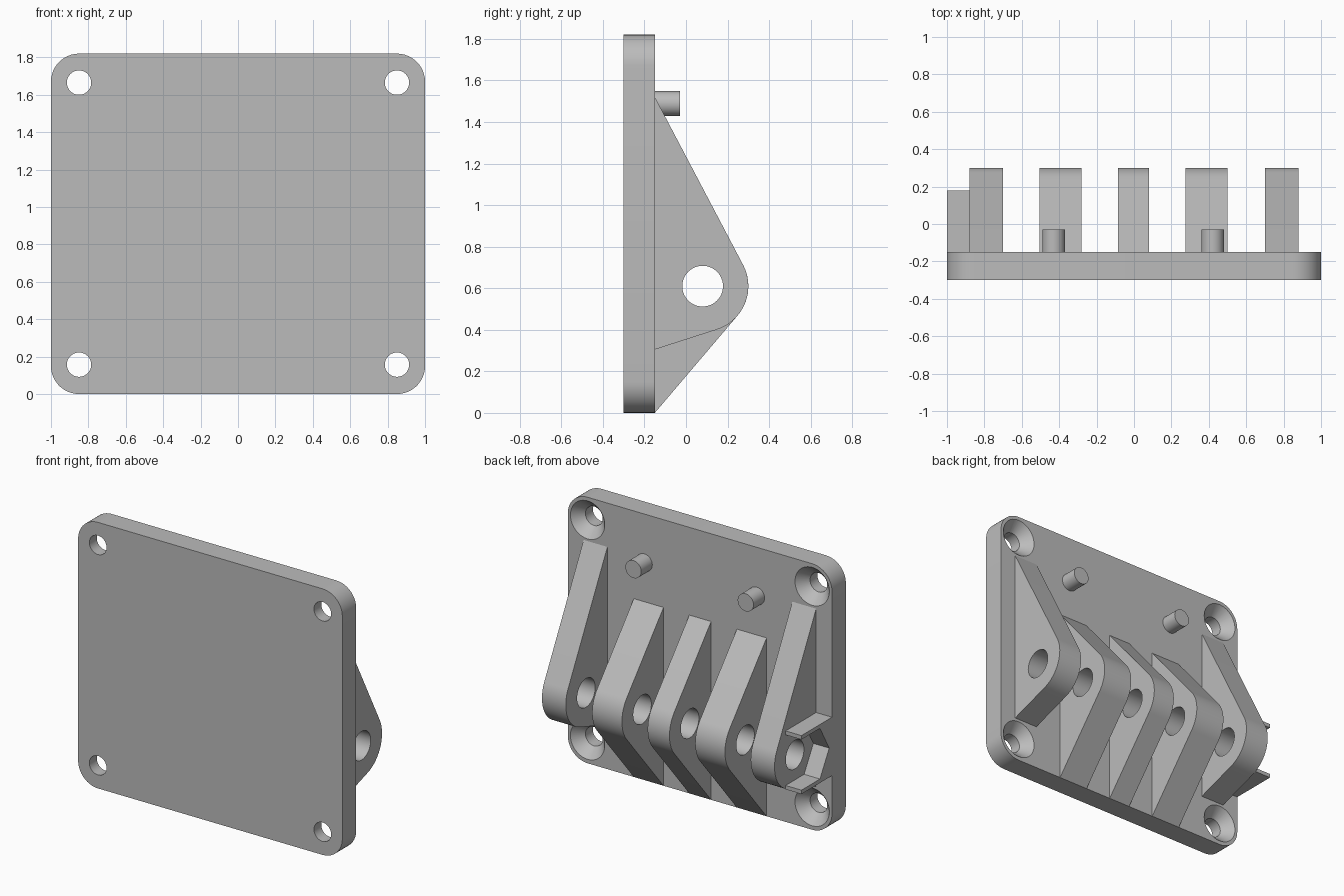
import bpy, bmesh, math

if "Cube" in bpy.data.objects:
    bpy.data.objects.remove(bpy.data.objects["Cube"], do_unlink=True)

grey = bpy.data.materials.new("plain grey")
grey.use_nodes = True
grey.diffuse_color = (0.5, 0.5, 0.5, 1)
grey.node_tree.nodes["Principled BSDF"].inputs["Base Color"].default_value = (0.5, 0.5, 0.5, 1)

BACK = -0.15            # back face of the plate
FRONT = -0.30
PIVOT = (0.08, 0.61)    # pivot hole centre in y, z
BOSS = 0.22             # rounded rib nose radius


def circle(cx, cy, r, n=48, start=0.0, sweep=math.tau, closed=True):
    steps = n if closed else n - 1
    return [(cx + r * math.cos(start + sweep * i / steps),
             cy + r * math.sin(start + sweep * i / steps)) for i in range(n)]


def loft(name, axis, rings):
    """Solid through (offset, outline) rings stacked along the x or y axis."""
    bm = bmesh.new()
    loops = []
    for off, pts in rings:
        loops.append([bm.verts.new((off, a, b) if axis == "x" else (a, off, b)) for a, b in pts])
    n = len(loops[0])
    for lo, hi in zip(loops, loops[1:]):
        for i in range(n):
            j = (i + 1) % n
            bm.faces.new((lo[i], lo[j], hi[j], hi[i]))
    bm.faces.new(loops[0][::-1])
    bm.faces.new(loops[-1])
    bmesh.ops.recalc_face_normals(bm, faces=bm.faces)
    mesh = bpy.data.meshes.new(name)
    bm.to_mesh(mesh)
    bm.free()
    mesh.materials.append(grey)
    obj = bpy.data.objects.new(name, mesh)
    bpy.context.collection.objects.link(obj)
    return obj


def activate(obj):
    bpy.ops.object.select_all(action="DESELECT")
    obj.select_set(True)
    bpy.context.view_layer.objects.active = obj


def cut(obj, cutter):
    cutter.hide_render = True
    mod = obj.modifiers.new("cut", "BOOLEAN")
    mod.operation = "DIFFERENCE"
    mod.solver = "EXACT"
    mod.object = cutter
    activate(obj)
    bpy.ops.object.modifier_apply(modifier=mod.name)
    bpy.data.objects.remove(cutter, do_unlink=True)


def smooth(obj):
    activate(obj)
    bpy.ops.object.shade_smooth_by_angle(angle=math.radians(30))


# Mounting plate with rounded corners
height, radius = 1.82, 0.15
outline = []
for k, (sx, sz) in enumerate([(1, 1), (-1, 1), (-1, -1), (1, -1)]):
    outline += circle(sx * (1 - radius), height / 2 + sz * (height / 2 - radius), radius,
                      12, k * math.pi / 2, math.pi / 2, closed=False)
plate = loft("mounting_plate", "y", [(FRONT, outline), (BACK, outline)])

# Countersunk screw holes
for x in (-0.85, 0.85):
    for z in (0.157, 1.665):
        profile = [(FRONT - 0.05, 0.065), (BACK - 0.07, 0.065), (BACK, 0.13), (BACK + 0.05, 0.13)]
        cut(plate, loft("screw_cutter", "y", [(y, circle(x, z, r)) for y, r in profile]))
smooth(plate)


def tangent_angle(point, side):
    dy, dz = point[0] - PIVOT[0], point[1] - PIVOT[1]
    return math.atan2(dz, dy) + side * math.acos(BOSS / math.hypot(dy, dz))


# Hinge ribs: a rounded nose joined tangentially to the plate
def rib(name, x0, x1, bottom, top):
    low, high = (BACK, bottom), (BACK, top)
    a, b = tangent_angle(low, 1), tangent_angle(high, -1)
    shape = [low] + circle(*PIVOT, BOSS, 24, a, b - a, closed=False) + [high]
    obj = loft(name, "x", [(x0, shape), (x1, shape)])
    hole = circle(*PIVOT, 0.098)
    cut(obj, loft("pivot_cutter", "x", [(x0 - 0.05, hole), (x1 + 0.05, hole)]))
    smooth(obj)


rib("outer_rib_right", -0.88, -0.70, 0.305, 1.52)
rib("outer_rib_left", 0.70, 0.88, 0.305, 1.52)
rib("inner_rib_right", -0.505, -0.28, 0, 1.22)
rib("centre_rib", -0.085, 0.08, 0, 1.22)
rib("inner_rib_left", 0.275, 0.50, 0, 1.22)

# Nut holder: block with a hexagonal pocket open towards the back
py, pz = PIVOT
r = 0.2
flat, wall = r * math.sqrt(3) / 2, 0.2
upper = [(py - r / 2, flat), (py + r / 2, flat), (py + r / 2, wall), (BACK, wall)]
shape = [(py - r, 0)] + upper + [(y, -z) for y, z in reversed(upper)]
shape = [(y, pz + z) for y, z in shape]
loft("nut_holder", "x", [(-1.0, shape), (-0.88, shape)])

# Locating pins
for side, x in (("right", -0.43), ("left", 0.42)):
    ring = circle(x, 1.488, 0.06, 32)
    smooth(loft("locating_pin_" + side, "y", [(BACK, ring), (-0.03, ring)]))
